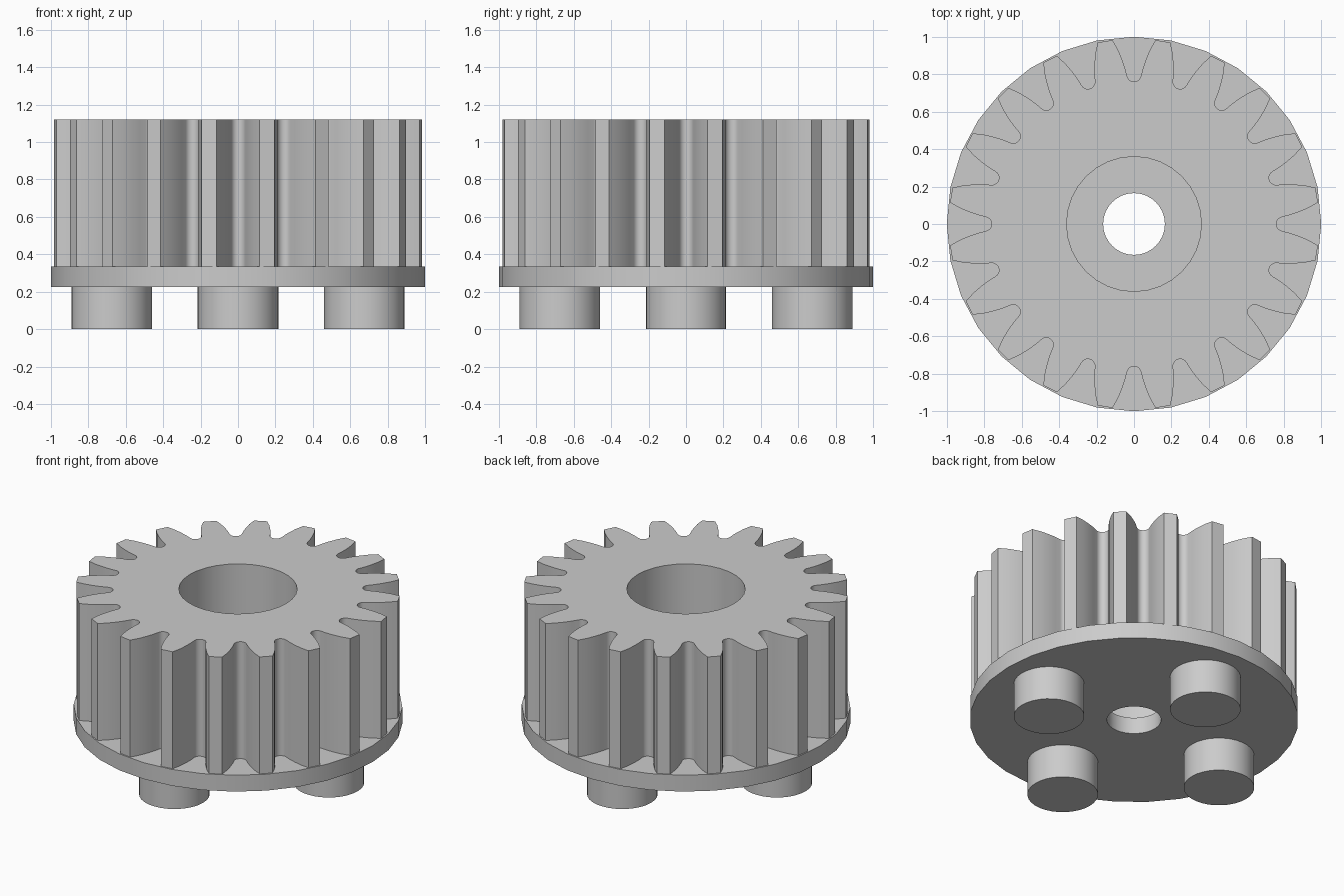
import bpy
import bmesh
from math import sin, cos, pi, radians

cube = bpy.data.objects.get("Cube")
if cube:
    bpy.data.objects.remove(cube, do_unlink=True)

grey = bpy.data.materials.new("plain grey")
grey.use_nodes = True
colour = (0.6, 0.6, 0.6, 1)
grey.diffuse_color = colour
grey.node_tree.nodes["Principled BSDF"].inputs["Base Color"].default_value = colour


def circle(radius, sides):
    return [(radius * cos(2 * pi * i / sides), radius * sin(2 * pi * i / sides))
            for i in range(sides)]


def extrude(name, loops, bottom, top, centre=(0, 0)):
    """Fill flat closed loops (inner ones are holes) and extrude to a solid."""
    curve = bpy.data.curves.new(name, 'CURVE')
    curve.dimensions = '2D'
    curve.fill_mode = 'BOTH'
    curve.extrude = (top - bottom) / 2
    for loop in loops:
        spline = curve.splines.new('POLY')
        spline.points.add(len(loop) - 1)
        for point, (x, y) in zip(spline.points, loop):
            point.co = (x, y, 0, 1)
        spline.use_cyclic_u = True
    obj = bpy.data.objects.new(name, curve)
    obj.location = (*centre, (top + bottom) / 2)
    bpy.context.collection.objects.link(obj)
    bpy.ops.object.select_all(action='DESELECT')
    obj.select_set(True)
    bpy.context.view_layer.objects.active = obj
    bpy.ops.object.convert(target='MESH')
    obj = bpy.context.object
    bm = bmesh.new()
    bm.from_mesh(obj.data)
    bmesh.ops.remove_doubles(bm, verts=bm.verts, dist=0.0001)
    bmesh.ops.recalc_face_normals(bm, faces=bm.faces)
    bm.to_mesh(obj.data)
    bm.free()
    obj.data.materials.clear()
    obj.data.materials.append(grey)
    bpy.ops.object.shade_smooth_by_angle(angle=radians(30))
    return obj


# Half of one tooth gap: (half width, distance from axis), rounded root then flank
TEETH = 20
half_gap = [(0.038 * sin(radians(a)), 0.798 - 0.038 * cos(radians(a)))
            for a in range(0, 76, 15)]
half_gap += [(0.047, 0.83), (0.062, 0.875), (0.085, 0.93), (0.115, 0.982)]
gap = [(-w, r) for w, r in reversed(half_gap[1:])] + half_gap

outline = []
for i in range(TEETH):
    a = 2 * pi * i / TEETH
    outline += [(r * cos(a) - w * sin(a), r * sin(a) + w * cos(a)) for w, r in gap]

# Toothed wheel with wide bore
extrude("gear_wheel", [outline, circle(0.36, 32)], 0.335, 1.12)

# Flange under the wheel with a narrow hole
extrude("base_flange", [circle(1, 32), circle(0.165, 32)], 0.225, 0.335)

# Four round pegs below the flange
for name, x, y in (("right", -1, 0), ("left", 1, 0), ("front", 0, -1), ("back", 0, 1)):
    extrude(name + "_peg", [circle(0.215, 32)], 0, 0.225, (0.675 * x, 0.675 * y))
